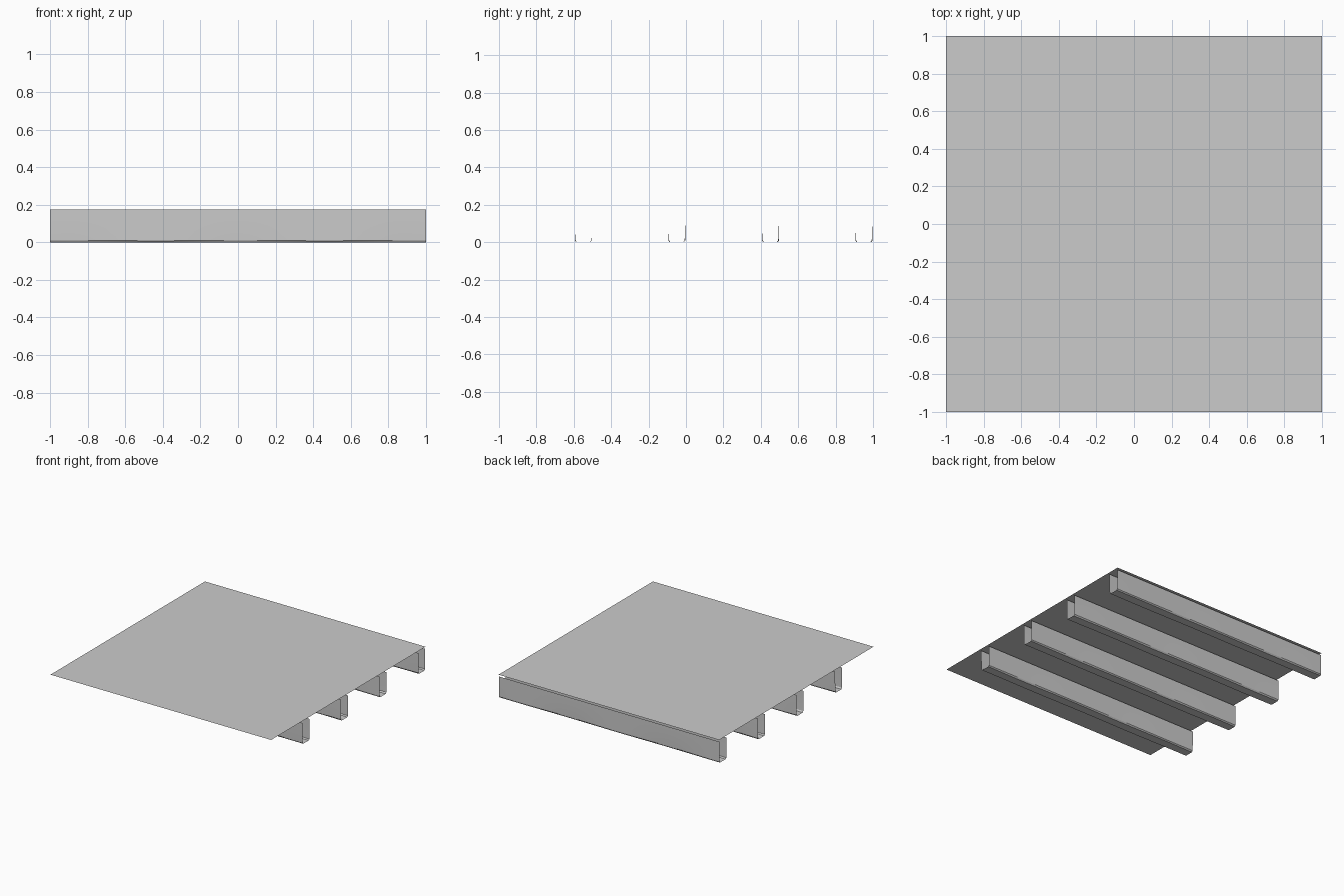
import bpy, math, random

if "Cube" in bpy.data.objects:
    bpy.data.objects.remove(bpy.data.objects["Cube"])

random.seed(3)


def add_mesh(name, verts, faces):
    mesh = bpy.data.meshes.new(name)
    mesh.from_pydata(verts, [], faces)
    ob = bpy.data.objects.new(name, mesh)
    bpy.context.collection.objects.link(ob)
    return ob


# Thin flat deck sheet
Z = 0.19
add_mesh("deck_sheet", [(-1, -1, Z), (1, -1, Z), (1, 1, Z), (-1, 1, Z)], [(0, 1, 2, 3)])


# Open-topped U channel, slightly worn along its lower edges
def channel(name, y0, y1, top=0.174, segments=40):
    profile = [(y0, top), (y0, 0.09), (y0, 0.008), (y0 + 0.008, 0.0),
               (y1 - 0.008, 0.0), (y1, 0.008), (y1, 0.09), (y1, top)]
    n = len(profile)
    phase = [random.uniform(0, 6.28) for _ in range(2)]
    verts, faces = [], []
    for i in range(segments + 1):
        x = -1 + 2 * i / segments
        for y, z in profile:
            side = 0 if y < (y0 + y1) / 2 else 1
            wear = 0.003 * (1 + math.sin(7 * x + phase[side])) / 2
            inward = wear if side == 0 else -wear
            low = z < 0.05
            verts.append((x, y + (inward if low else 0),
                          z + (wear if 0 < z < 0.05 else 0)))
    for i in range(segments):
        for j in range(n - 1):
            a = i * n + j
            faces.append((a, a + 1, a + n + 1, a + n))
    ob = add_mesh(name, verts, faces)
    bpy.ops.object.select_all(action='DESELECT')
    ob.select_set(True)
    bpy.context.view_layer.objects.active = ob
    bpy.ops.object.shade_smooth_by_angle(angle=math.radians(30))


# Four evenly spaced support channels
for k in range(4):
    y = -0.594 + 0.5 * k
    channel(f"support_channel_{k + 1}", y, y + 0.09)
